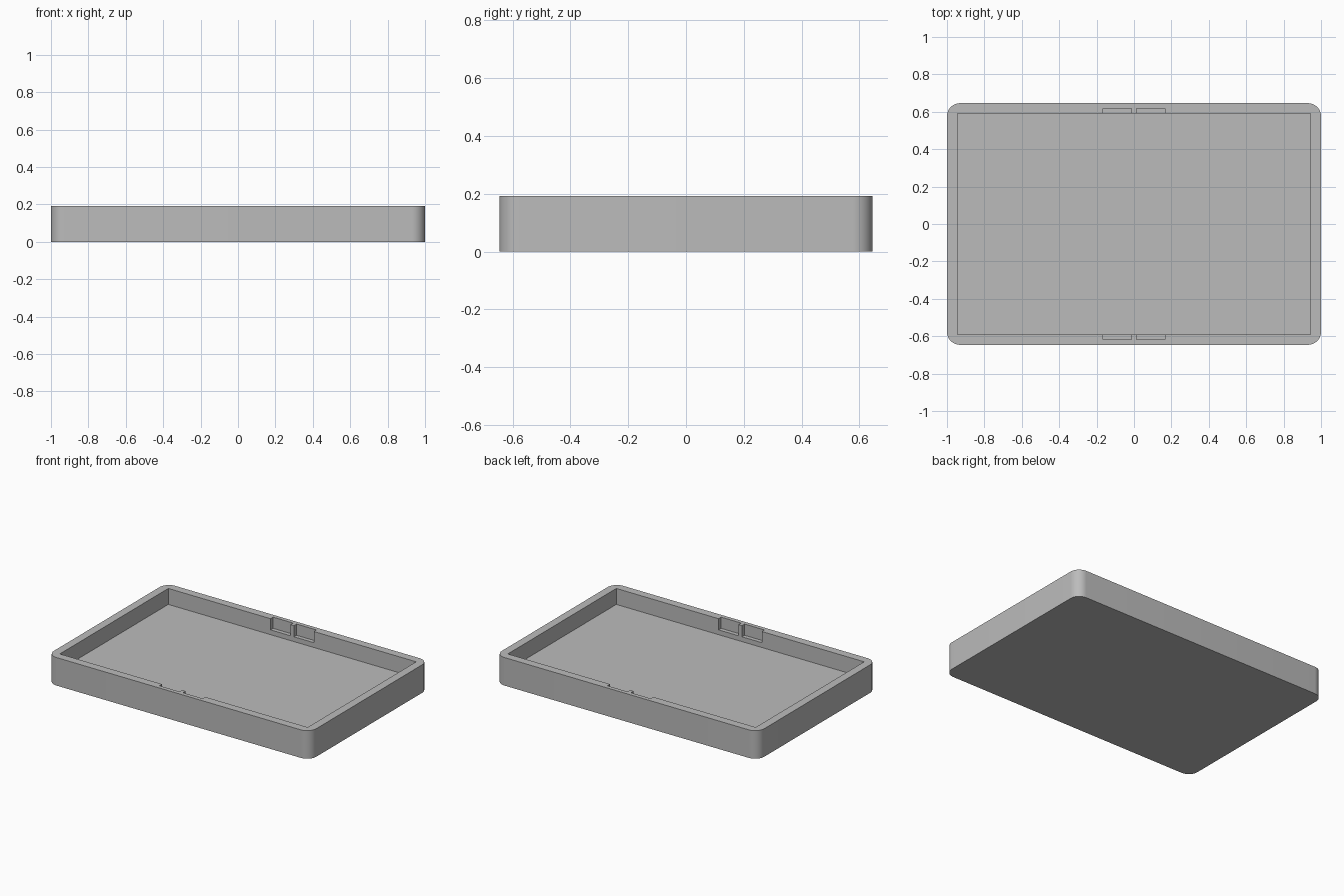
import bpy
import bmesh
from math import cos, sin, pi, radians

cube = bpy.data.objects.get("Cube")
if cube:
    bpy.data.objects.remove(cube, do_unlink=True)

# Overall sizes
HALF_X, HALF_Y, HEIGHT = 1.0, 0.646, 0.193
RADIUS, WALL, FLOOR = 0.07, 0.056, 0.083
ARC_STEPS = 12

grey = bpy.data.materials.new("plain grey")
grey.use_nodes = True
colour = (0.5, 0.5, 0.5, 1)
grey.diffuse_color = colour
grey.node_tree.nodes["Principled BSDF"].inputs["Base Color"].default_value = colour


def prism(name, outline, z0, z1):
    """Extrude a flat outline from z0 up to z1."""
    bm = bmesh.new()
    base = bm.faces.new([bm.verts.new((x, y, z0)) for x, y in outline])
    top = bmesh.ops.extrude_face_region(bm, geom=[base])["geom"]
    for v in top:
        if isinstance(v, bmesh.types.BMVert):
            v.co.z = z1
    bmesh.ops.recalc_face_normals(bm, faces=bm.faces)
    mesh = bpy.data.meshes.new(name)
    bm.to_mesh(mesh)
    bm.free()
    obj = bpy.data.objects.new(name, mesh)
    bpy.context.collection.objects.link(obj)
    mesh.materials.append(grey)
    return obj


def rectangle(x0, x1, y0, y1):
    return [(x0, y0), (x1, y0), (x1, y1), (x0, y1)]


def rounded_rectangle(hx, hy, r):
    points = []
    for i, (sx, sy) in enumerate([(1, 1), (-1, 1), (-1, -1), (1, -1)]):
        for k in range(ARC_STEPS + 1):
            a = (i + k / ARC_STEPS) * pi / 2
            points.append((sx * (hx - r) + r * cos(a), sy * (hy - r) + r * sin(a)))
    return points


def carve(body, cutter):
    """Subtract the cutter from the body, then discard it."""
    cutter.hide_render = True
    mod = body.modifiers.new("carve", "BOOLEAN")
    mod.operation = "DIFFERENCE"
    mod.solver = "EXACT"
    mod.object = cutter
    bpy.context.view_layer.objects.active = body
    bpy.ops.object.modifier_apply(modifier=mod.name)
    bpy.data.objects.remove(cutter, do_unlink=True)


# Tray body with rounded outer corners
tray = prism("tray", rounded_rectangle(HALF_X, HALF_Y, RADIUS), 0, HEIGHT)

# Square-cornered cavity
in_x, in_y = HALF_X - WALL, HALF_Y - WALL
carve(tray, prism("cavity_cutter", rectangle(-in_x, in_x, -in_y, in_y), FLOOR, HEIGHT + 0.1))

# Pairs of open-topped notches in the front and back walls
for sy in (-1, 1):
    for sx in (-1, 1):
        xs = sorted((sx * 0.013, sx * 0.165))
        ys = sorted((sy * (in_y - 0.05), sy * (in_y + 0.028)))
        carve(tray, prism("notch_cutter", rectangle(*xs, *ys), 0.116, HEIGHT + 0.1))

# Smooth the corners, keep the edges sharp
bpy.ops.object.select_all(action="DESELECT")
tray.select_set(True)
bpy.context.view_layer.objects.active = tray
bpy.ops.object.shade_smooth_by_angle(angle=radians(30))
